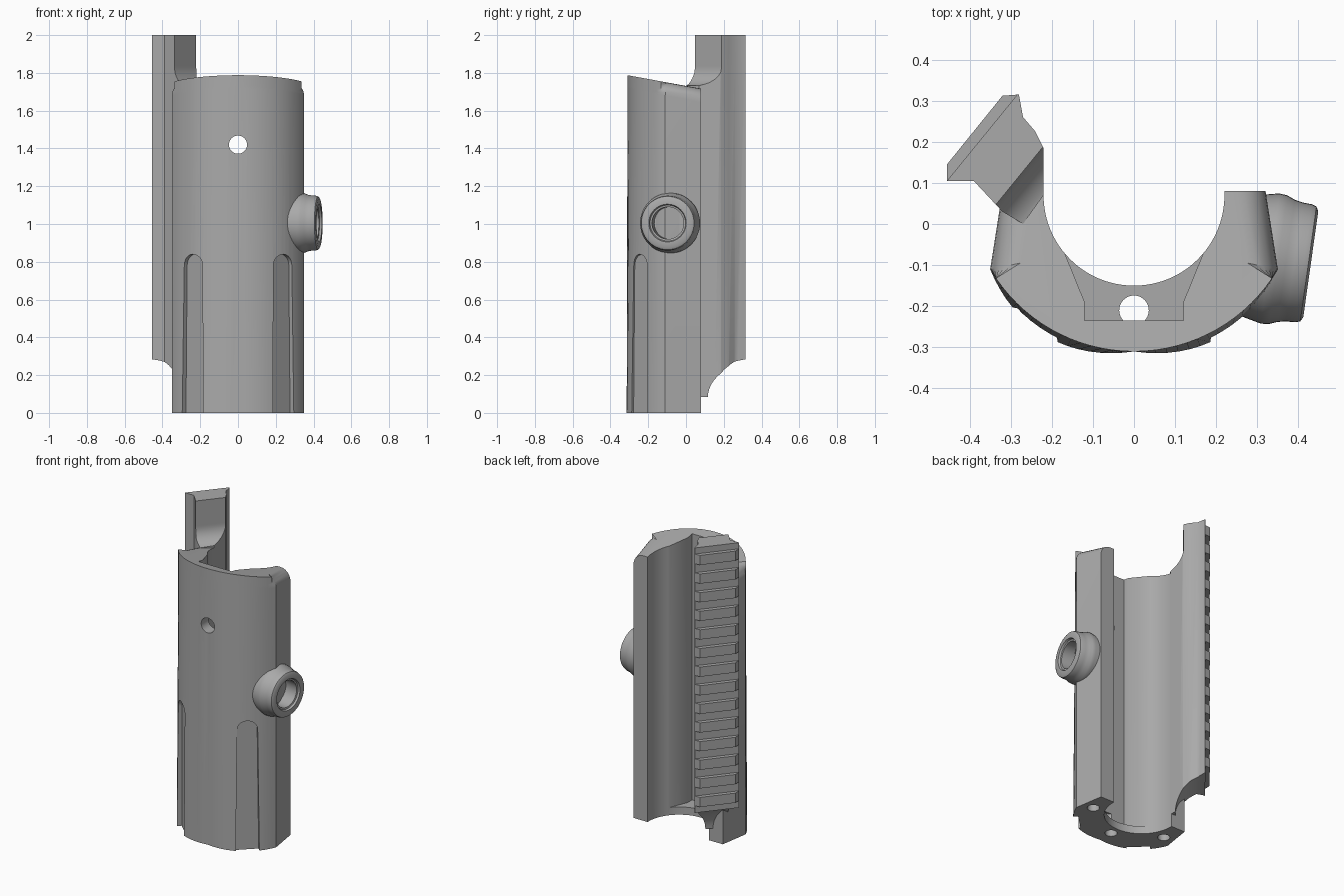
import bpy, bmesh, math
from mathutils import Matrix, Vector

if "Cube" in bpy.data.objects:
    bpy.data.objects.remove(bpy.data.objects["Cube"], do_unlink=True)

grey = bpy.data.materials.new("grey polymer")
grey.use_nodes = True
tone = (0.4, 0.4, 0.4, 1)
grey.diffuse_color = tone
grey.node_tree.nodes["Principled BSDF"].inputs["Base Color"].default_value = tone


def finish(name, bm):
    bmesh.ops.recalc_face_normals(bm, faces=bm.faces)
    mesh = bpy.data.meshes.new(name)
    bm.to_mesh(mesh)
    bm.free()
    mesh.materials.append(grey)
    obj = bpy.data.objects.new(name, mesh)
    bpy.context.collection.objects.link(obj)
    return obj


def skin(bm, low, high):
    """Close two matching loops of points into a solid; return the top face."""
    a = [bm.verts.new(p) for p in low]
    b = [bm.verts.new(p) for p in high]
    bm.faces.new(a)
    top = bm.faces.new(b)
    for i in range(len(a)):
        j = (i + 1) % len(a)
        bm.faces.new((a[i], a[j], b[j], b[i]))
    return top


def prism(name, pts, lo, hi, mat=Matrix()):
    bm = bmesh.new()
    skin(bm, [mat @ Vector((x, y, lo)) for x, y in pts],
         [mat @ Vector((x, y, hi)) for x, y in pts])
    return finish(name, bm)


def arc(cx, cy, r, a0, a1, n):
    return [(cx + r * math.cos(math.radians(a0 + (a1 - a0) * i / n)),
             cy + r * math.sin(math.radians(a0 + (a1 - a0) * i / n))) for i in range(n + 1)]


def circle(cx, cy, r, n=32):
    return arc(cx, cy, r, 0, 360, n)[:-1]


def frame(ax, ay, az, origin=(0, 0, 0)):
    m = Matrix((ax, ay, az)).transposed().to_4x4()
    m.translation = origin
    return m


def cut(obj, *cutters):
    """Subtract the cutters, bake the result and drop the cutters."""
    for c in cutters:
        c.hide_render = True
        mod = obj.modifiers.new("cut", "BOOLEAN")
        mod.operation, mod.solver, mod.object = "DIFFERENCE", "EXACT", c
    dg = bpy.context.evaluated_depsgraph_get()
    baked = bpy.data.meshes.new_from_object(obj.evaluated_get(dg))
    obj.modifiers.clear()
    obj.data = baked
    for c in cutters:
        bpy.data.objects.remove(c, do_unlink=True)


# Curved shell: slanted, rounded top and a slight swell towards the foot
CY, R = 0.096, 0.406
span = math.degrees(math.atan2(0.206, 0.35))
front = arc(0, CY, R, -180 + span, -span, 32)
outer = [(-0.32, 0.08)] + front + [(0.32, 0.08)]


def foot(p):
    angle = math.degrees(math.atan2(p[1] - CY, p[0]))
    if p[1] > 0:
        return (*p, 0)
    t = (angle + 90) / (90 - span)
    k = 1 + 0.05 * abs(math.sin(math.pi * t))
    return (p[0] * k, CY + (p[1] - CY) * k, 0)


bm = bmesh.new()
top = skin(bm, [foot(p) for p in outer], [(x, y, 1.731 - 0.183 * y) for x, y in outer])
rim = [e for e in top.edges if min(v.co.y for v in e.verts) < 0.07]
bmesh.ops.bevel(bm, geom=rim, offset=0.07, segments=6, profile=0.5,
                affect="EDGES", clamp_overlap=False)
shell = finish("curved_shell", bm)

# Bore, inner channel and screw holes
bore = prism("bore", arc(0, 0.07, 0.22, -180, 0, 48) + [(0.22, 0.3), (-0.22, 0.3)], -0.1, 2.2)
half = [(0.12, -0.235), (0.12, -0.19), (0.175, -0.055), (0.175, 0.2)]
channel = prism("channel", half + [(-x, y) for x, y in reversed(half)], 0.05, 2.2)
holes = [prism("screw_hole", circle(x, y, 0.036), -0.1, 0.15)
         for x, y in ((0, -0.21), (0.27, -0.05), (-0.27, -0.05))]
cross = frame((1, 0, 0), (0, 0, 1), (0, -1, 0))
pin = prism("pin_hole", circle(0, 1.42, 0.048), 0.1, 0.5, cross)
cut(shell, bore, channel, pin, *holes)

# Round-topped flutes on both front corners
flutes = []
for s in (1, -1):
    n = Vector((0.69 * s, -0.725, 0)).normalized()
    m = frame((-n.y, n.x, 0), (0, 0, 1), n)
    pts = [(-0.07, -0.1), (0.07, -0.1)] + arc(0, 0.78, 0.06, 0, 180, 16)
    c = 0.005 * s
    flutes.append(prism("flute", [(x + c, y) for x, y in pts], 0.322, 0.5, m))
cut(shell, *flutes)

# Diagonal rail arm along one side
rail_pts = [(-0.455, 0.105), (-0.39, 0.105), (-0.32, 0.03), (-0.27, 0), (-0.22, 0.07),
            (-0.22, 0.185), (-0.24, 0.225), (-0.27, 0.26), (-0.28, 0.315),
            (-0.32, 0.312), (-0.455, 0.145)]
rail = prism("toothed_rail", rail_pts, 0.085, 2.0)
out = Vector((-0.775, 0.632, 0)).normalized()
side = frame(out, (0, 0, 1), out.cross(Vector((0, 0, 1))))   # local: outward, up, along
foot_scoop = prism("foot_scoop", circle(0.444, 0.085, 0.2, 64), -1, 1, side)
neck = [(0.29, 2.2), (0.29, 1.84)] + arc(0.19, 1.83, 0.1, 0, -90, 10) + [(0, 1.72), (0, 2.2)]
neck_cut = prism("neck_cut", neck, -1, 1, side)
cut(rail, foot_scoop, neck_cut)

# Evenly spaced slots between the rail teeth
pitch, teeth = 0.1206, 14
slots = []
for i in range(teeth + 1):
    z = 1.145 + (i - teeth / 2) * pitch
    w = 0.029
    slots.append(prism("slot", [(0.419, z - w), (0.6, z - w), (0.6, z + w), (0.419, z + w)],
                       -1, 1, side))
cut(rail, *slots)

# Flared side boss with a stepped socket
profile = [(0, -0.19), (0.14, -0.19), (0.16, -0.1), (0.158, -0.08), (0.15, -0.06),
           (0.146, -0.04), (0.145, -0.018), (0.141, -0.006), (0.13, 0), (0.1, 0),
           (0.095, -0.012), (0.085, -0.014), (0.085, -0.1), (0.05, -0.1), (0.05, -0.11),
           (0.02, -0.11), (0.02, -0.12), (0, -0.12)]
bm = bmesh.new()
vs = [bm.verts.new((r, 0, h)) for r, h in profile]
es = [bm.edges.new(pair) for pair in zip(vs, vs[1:])]
bmesh.ops.spin(bm, geom=vs + es, cent=(0, 0, 0), axis=(0, 0, 1),
               angle=math.tau, steps=48, use_merge=True)
bmesh.ops.remove_doubles(bm, verts=bm.verts, dist=0.0005)
axis = Vector((0.99, -0.14, 0)).normalized()
bm.transform(frame(Vector((0, 0, 1)).cross(axis), (0, 0, 1), axis, (0.43, -0.098, 1.005))
             @ Matrix.Diagonal((-1, 1, 1, 1)))
boss = finish("side_boss", bm)

# Smooth shading with crisp edges
bpy.ops.object.select_all(action="DESELECT")
for obj in (shell, rail, boss):
    obj.select_set(True)
bpy.context.view_layer.objects.active = shell
bpy.ops.object.shade_smooth_by_angle(angle=math.radians(32))
